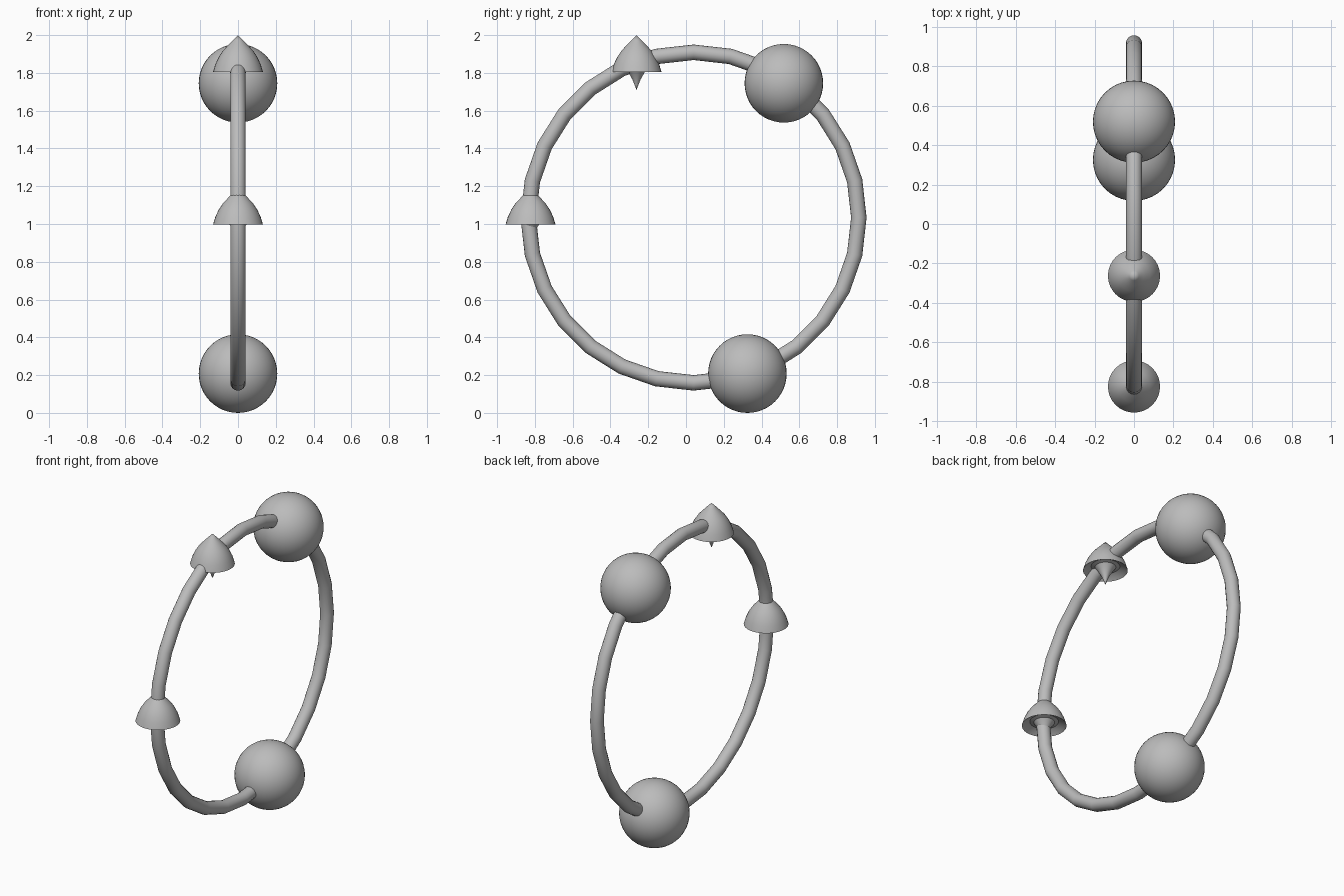
import bpy, bmesh, math

cube = bpy.data.objects.get("Cube")
if cube:
    bpy.data.objects.remove(cube, do_unlink=True)

# One plain grey for everything
grey = bpy.data.materials.new("plain_grey")
grey.use_nodes = True
grey.diffuse_color = (0.5, 0.5, 0.5, 1)
grey.node_tree.nodes["Principled BSDF"].inputs["Base Color"].default_value = (0.5, 0.5, 0.5, 1)


def finish(obj, name):
    obj.name = obj.data.name = name
    obj.data.materials.append(grey)
    bpy.ops.object.select_all(action='DESELECT')
    obj.select_set(True)
    bpy.context.view_layer.objects.active = obj
    bpy.ops.object.shade_smooth_by_angle(angle=math.radians(30))


def lathe(name, profile, location, sides=32):
    """Spin an (r, z) profile around the vertical axis."""
    bm = bmesh.new()
    verts = [bm.verts.new((r, 0, z)) for r, z in profile]
    edges = [bm.edges.new(pair) for pair in zip(verts, verts[1:])]
    bmesh.ops.spin(bm, geom=verts + edges, cent=(0, 0, 0), axis=(0, 0, 1),
                   angle=math.tau, steps=sides, use_duplicate=False)
    bmesh.ops.remove_doubles(bm, verts=bm.verts, dist=0.0005)
    bmesh.ops.recalc_face_normals(bm, faces=bm.faces)
    mesh = bpy.data.meshes.new(name)
    bm.to_mesh(mesh)
    bm.free()
    obj = bpy.data.objects.new(name, mesh)
    obj.location = location
    bpy.context.collection.objects.link(obj)
    finish(obj, name)


# Upright ring
bpy.ops.mesh.primitive_torus_add(major_radius=0.875, minor_radius=0.041,
                                 major_segments=28, minor_segments=16,
                                 location=(0, 0.04, 1.034),
                                 rotation=(0, math.pi / 2, 0))
finish(bpy.context.object, "ring")

# Two balls threaded on the ring
for name, y, z in (("upper_ball", 0.518, 1.745), ("lower_ball", 0.325, 0.208)):
    bpy.ops.mesh.primitive_uv_sphere_add(segments=40, ring_count=24,
                                         radius=0.208, location=(0, y, z))
    finish(bpy.context.object, name)

# Two bell-shaped caps: bulging top, hollow underside, central spike
cap = [(0, 0.194), (0.025, 0.169), (0.05, 0.143), (0.08, 0.111), (0.102, 0.078),
       (0.12, 0.04), (0.132, 0), (0.112, 0.016), (0.085, 0.028), (0.062, 0.022),
       (0.045, 0), (0.022, -0.04), (0.01, -0.07), (0, -0.097)]
for name, y, z in (("upper_cap", -0.262, 1.806), ("lower_cap", -0.823, 0.998)):
    lathe(name, cap, (0, y, z))
